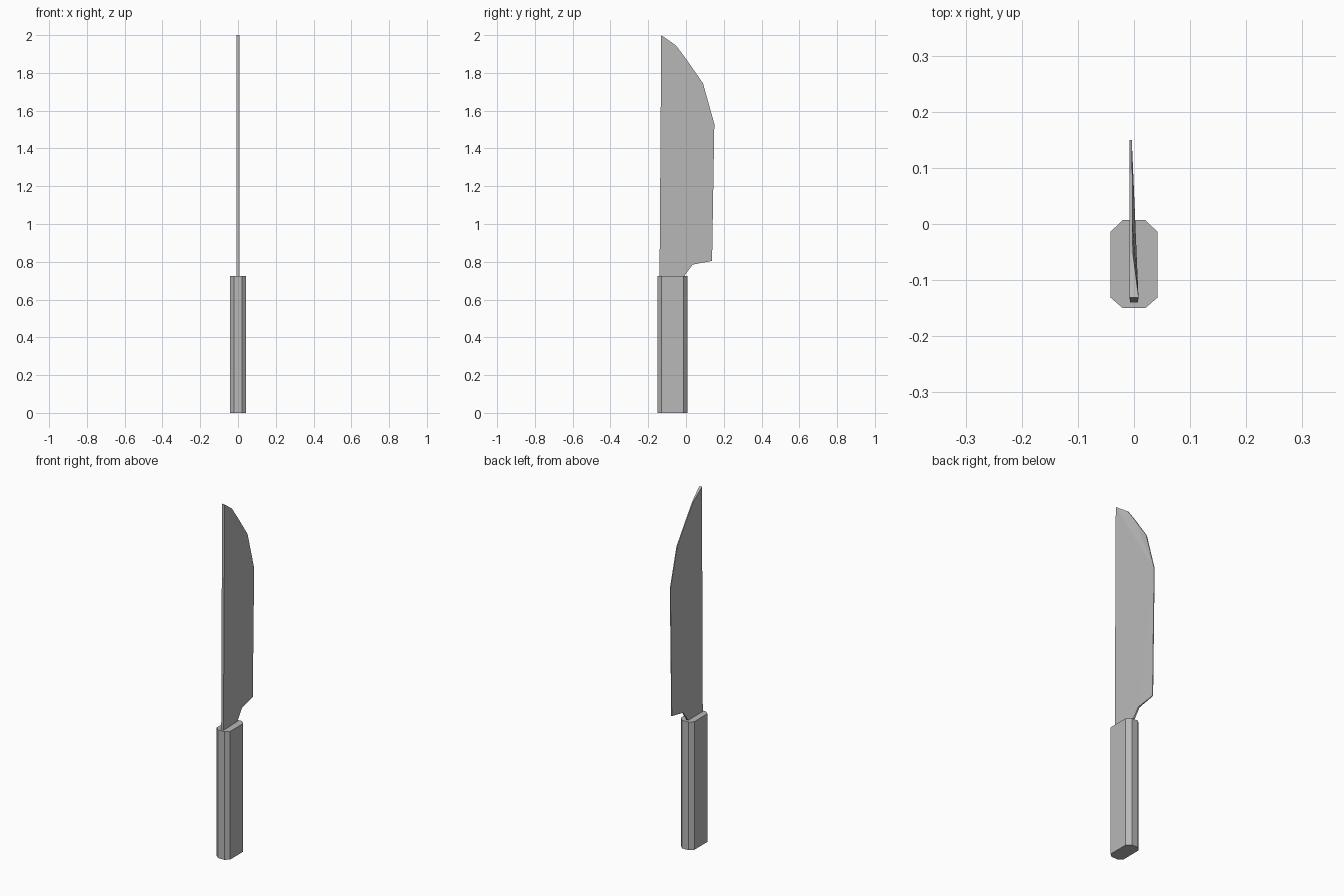
import bpy, bmesh

if "Cube" in bpy.data.objects:
    bpy.data.objects.remove(bpy.data.objects["Cube"])

# Darker grey shared by both parts
grey = bpy.data.materials.new("dark_grey")
grey.diffuse_color = (0.48, 0.48, 0.48, 1)
grey.use_nodes = True
grey.node_tree.nodes["Principled BSDF"].inputs["Base Color"].default_value = grey.diffuse_color


def loft(name, loop_a, loop_b):
    """Closed solid between two matching point loops."""
    bm = bmesh.new()
    a = [bm.verts.new(p) for p in loop_a]
    b = [bm.verts.new(p) for p in loop_b]
    bm.faces.new(a)
    bm.faces.new(b)
    for i in range(len(a)):
        j = (i + 1) % len(a)
        bm.faces.new((a[i], a[j], b[j], b[i]))
    bmesh.ops.recalc_face_normals(bm, faces=bm.faces)
    bmesh.ops.triangulate(bm, faces=[f for f in bm.faces if len(f.verts) > 8])
    mesh = bpy.data.meshes.new(name)
    bm.to_mesh(mesh)
    bm.free()
    mesh.materials.append(grey)
    obj = bpy.data.objects.new(name, mesh)
    bpy.context.collection.objects.link(obj)
    return obj


# Handle: chamfered octagonal bar
half = [(0.02, -0.15), (0.042, -0.131), (0.042, -0.014), (0.02, 0.007)]
octagon = half + [(-x, y) for x, y in reversed(half)]
loft("handle", [(x, y, 0) for x, y in octagon], [(x, y, 0.725) for x, y in octagon])

# Blade: (y, z, left x, right x), thick at the spine and thin along the edge
blade = [
    (-0.140, 0.720, -0.007, 0.007),
    (-0.131, 2.000, -0.008, 0.008),
    (-0.053, 1.945, -0.008, -0.002),
    (0.003, 1.870, -0.008, -0.003),
    (0.090, 1.745, -0.008, -0.003),
    (0.150, 1.530, -0.008, -0.004),
    (0.138, 0.805, -0.008, -0.004),
    (0.035, 0.785, -0.007, 0.001),
    (-0.013, 0.720, -0.007, 0.003),
]
loft("blade", [(l, y, z) for y, z, l, r in blade], [(r, y, z) for y, z, l, r in blade])
